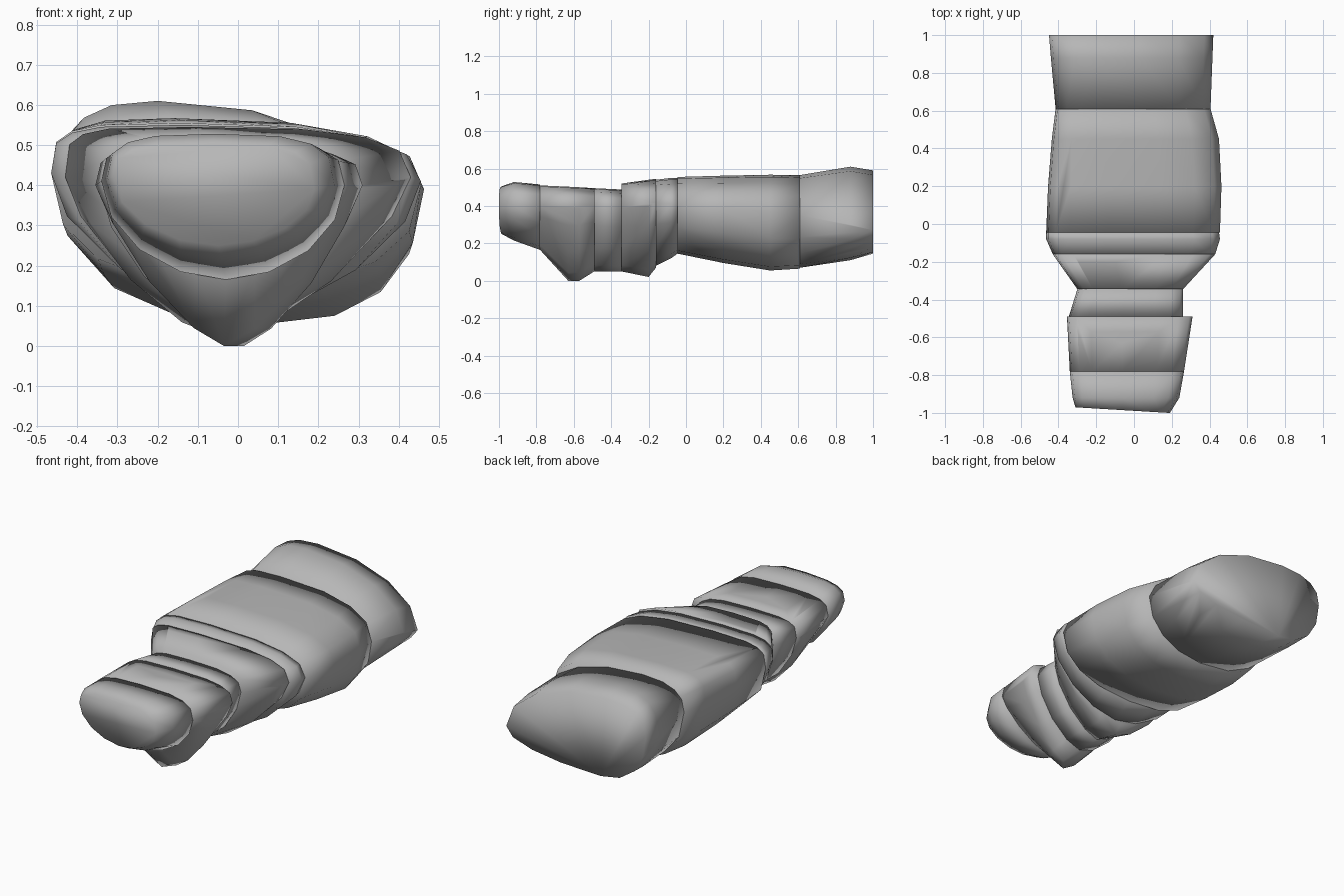
import bpy, bmesh
from math import cos, sin, pi

STEPS = 4  # points per quarter of a cross-section

# Dark grey used by every block
grey = bpy.data.materials.new("dark_grey")
grey.diffuse_color = (0.47, 0.47, 0.47, 1)


def section(ring, n_left, n_right, n_bottom):
    """Cross-section of four superelliptic quarters around left, top, right, bottom."""
    y, (xl, zl), (xt, zt), (xr, zr), (xb, zb), skew = ring
    quarters = [((xl, zl), (xt, zt), n_left), ((xr, zr), (xt, zt), n_right),
                ((xl, zl), (xb, zb), n_bottom), ((xr, zr), (xb, zb), n_bottom)]
    points = []
    for (sx, sz), (ax, az), n in quarters:
        for i in range(STEPS + 1):
            a = i / STEPS * pi / 2
            x = ax + (sx - ax) * max(cos(a), 0) ** (2 / n)
            z = sz + (az - sz) * max(sin(a), 0) ** (2 / n)
            points.append((x, y + skew * x, z))
    return points


def block(name, rings, n_left=4, n_right=3, n_bottom=1.5):
    """Smooth-shaded convex block around a few cross-sections."""
    bm = bmesh.new()
    for ring in rings:
        ring = ring if len(ring) == 6 else ring + (0,)
        for p in section(ring, n_left, n_right, n_bottom):
            bm.verts.new(p)
    bmesh.ops.remove_doubles(bm, verts=bm.verts, dist=0.001)
    bmesh.ops.convex_hull(bm, input=bm.verts)
    loose = [v for v in bm.verts if not v.link_faces]
    bmesh.ops.delete(bm, geom=loose, context='VERTS')
    bmesh.ops.recalc_face_normals(bm, faces=bm.faces)
    for f in bm.faces:
        f.smooth = True
    mesh = bpy.data.meshes.new(name)
    bm.to_mesh(mesh)
    bm.free()
    mesh.materials.append(grey)
    bpy.context.collection.objects.link(bpy.data.objects.new(name, mesh))


# Each ring: y, left, top, right and bottom points as (x, z), optional skew
# Rounded front tip
block("front_tip", [
    (-0.989, (-0.31, 0.42), (-0.06, 0.505), (0.19, 0.39), (-0.05, 0.25), -0.06),
    (-0.92, (-0.325, 0.42), (-0.06, 0.528), (0.24, 0.40), (-0.04, 0.215)),
    (-0.78, (-0.34, 0.41), (-0.06, 0.515), (0.265, 0.40), (-0.03, 0.165)),
], 3.2, 3.2, 1.9)

# Keeled collar behind the tip
block("keel_collar", [
    (-0.78, (-0.34, 0.41), (-0.06, 0.51), (0.265, 0.40), (-0.03, 0.165)),
    (-0.63, (-0.345, 0.40), (-0.06, 0.503), (0.285, 0.39), (-0.035, 0.0)),
    (-0.57, (-0.35, 0.40), (-0.06, 0.50), (0.295, 0.39), (0.015, 0.0)),
    (-0.49, (-0.355, 0.40), (-0.06, 0.495), (0.31, 0.40), (-0.02, 0.05)),
], 3.5, 3.2, 1.35)

# Narrow neck
block("neck", [
    (-0.49, (-0.345, 0.40), (-0.06, 0.495), (0.26, 0.40), (-0.03, 0.05)),
    (-0.345, (-0.30, 0.40), (-0.05, 0.488), (0.26, 0.39), (-0.03, 0.05)),
], 4, 3, 1.6)

# Flaring shoulder
block("flared_shoulder", [
    (-0.345, (-0.30, 0.40), (-0.06, 0.52), (0.26, 0.39), (-0.03, 0.05)),
    (-0.20, (-0.40, 0.41), (-0.10, 0.54), (0.39, 0.40), (-0.04, 0.02)),
    (-0.16, (-0.43, 0.42), (-0.12, 0.545), (0.43, 0.42), (-0.04, 0.07)),
], 4.5, 3, 1.5)

# Thin band before the main body
block("body_band", [
    (-0.16, (-0.43, 0.43), (-0.12, 0.54), (0.43, 0.42), (0.0, 0.08)),
    (-0.08, (-0.465, 0.43), (-0.14, 0.55), (0.455, 0.41), (0.0, 0.12)),
    (-0.045, (-0.465, 0.43), (-0.14, 0.55), (0.45, 0.41), (0.0, 0.145)),
], 4, 2.6, 1.8)

# Long main body
block("main_body", [
    (-0.045, (-0.465, 0.43), (-0.14, 0.555), (0.455, 0.40), (0.0, 0.145)),
    (0.20, (-0.455, 0.42), (-0.14, 0.562), (0.463, 0.39), (0.03, 0.095)),
    (0.45, (-0.435, 0.41), (-0.16, 0.567), (0.45, 0.37), (0.07, 0.055)),
    (0.61, (-0.415, 0.42), (-0.16, 0.565), (0.405, 0.35), (0.06, 0.065)),
], 4, 2.6, 2.4)

# Rear end block, twisting so that its right edge drops
block("rear_block", [
    (0.61, (-0.415, 0.42), (-0.16, 0.565), (0.405, 0.35), (0.05, 0.07)),
    (0.88, (-0.44, 0.43), (-0.20, 0.61), (0.415, 0.30), (-0.08, 0.11)),
    (1.0, (-0.45, 0.44), (-0.20, 0.59), (0.42, 0.27), (-0.17, 0.145)),
], 2.6, 2.0, 2.2)
